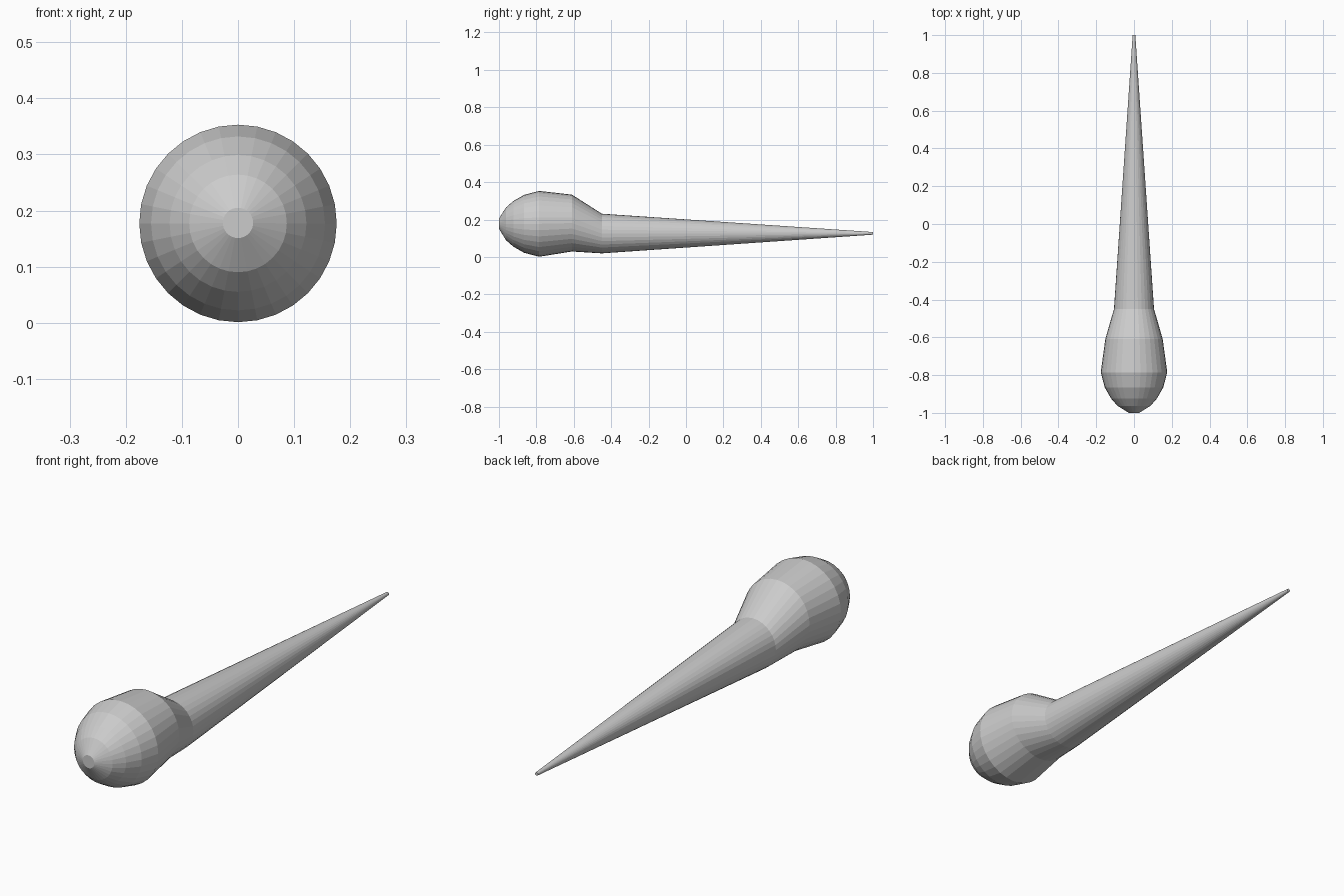
import bpy, bmesh
from math import sin, cos, pi

if "Cube" in bpy.data.objects:
    bpy.data.objects.remove(bpy.data.objects["Cube"])

SIDES = 32
# Rings along the body: (y, centre height, radius)
RINGS = [
    (-1.0, 0.178, 0.027),
    (-0.963, 0.177, 0.087),
    (-0.923, 0.177, 0.122),
    (-0.865, 0.177, 0.155),
    (-0.785, 0.177, 0.176),
    (-0.61, 0.181, 0.152),
    (-0.45, 0.125, 0.106),
    (1.0, 0.126, 0.007),
]


def loft(name, rings):
    """Skin a row of circles that face along y, with flat end caps."""
    bm = bmesh.new()
    loops = []
    for y, z, r in rings:
        loops.append([bm.verts.new((r * cos(2 * pi * i / SIDES), y,
                                    z + r * sin(2 * pi * i / SIDES)))
                      for i in range(SIDES)])
    for a, b in zip(loops, loops[1:]):
        for i in range(SIDES):
            j = (i + 1) % SIDES
            bm.faces.new((a[i], a[j], b[j], b[i]))
    bm.faces.new(loops[0])
    bm.faces.new(loops[-1])
    bmesh.ops.recalc_face_normals(bm, faces=bm.faces)
    mesh = bpy.data.meshes.new(name)
    bm.to_mesh(mesh)
    bm.free()
    obj = bpy.data.objects.new(name, mesh)
    bpy.context.collection.objects.link(obj)
    return obj


# Rounded head flowing into a long tapering tail
loft("head_and_tail", RINGS)
